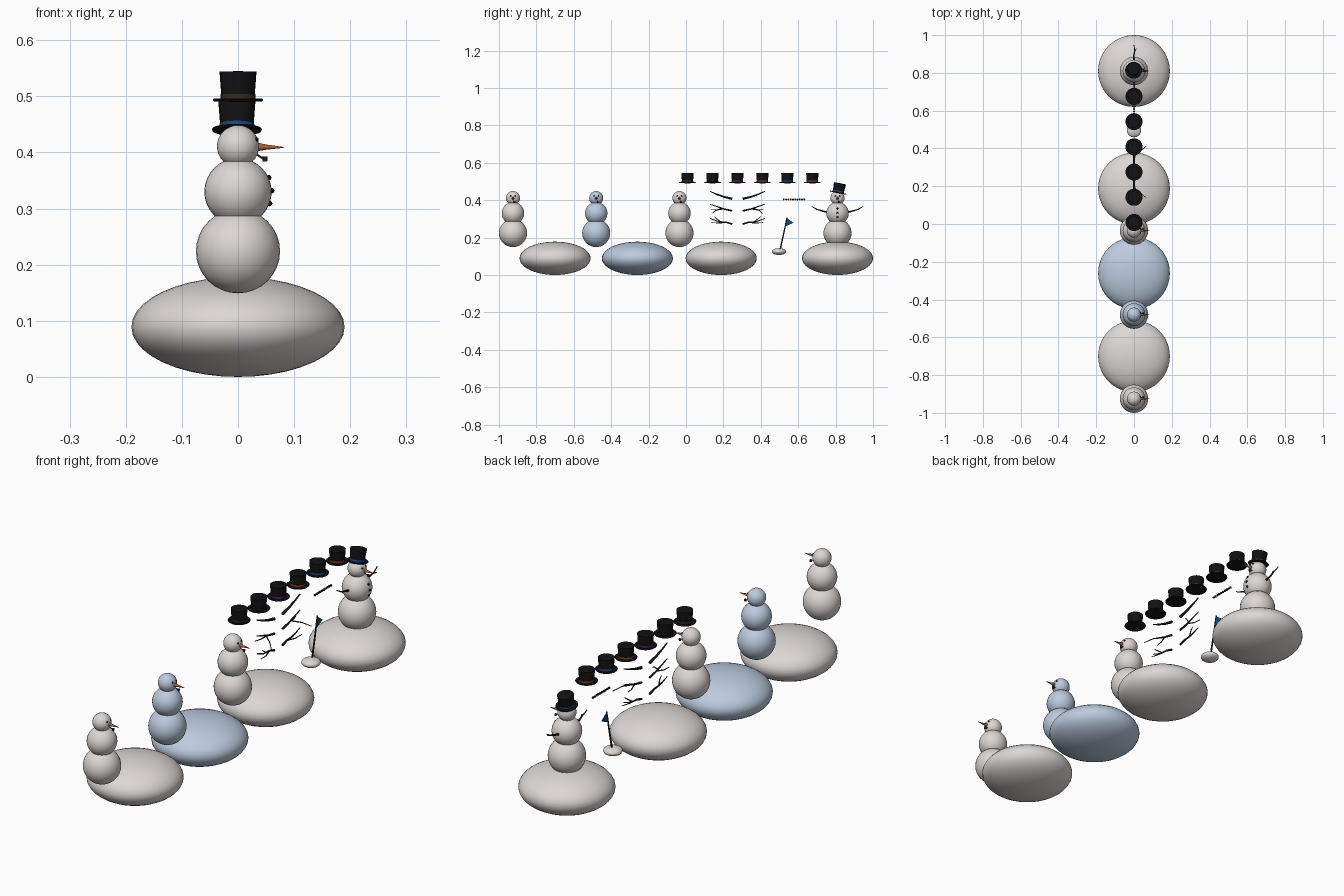
import bpy, bmesh, math
from mathutils import Vector, Matrix

if "Cube" in bpy.data.objects:
    bpy.data.objects.remove(bpy.data.objects["Cube"])


def mat(name, rgb):
    m = bpy.data.materials.new(name)
    m.diffuse_color = (*rgb, 1)
    m.use_nodes = True
    m.node_tree.nodes["Principled BSDF"].inputs["Base Color"].default_value = m.diffuse_color
    return m


SNOW = mat("snow white", (0.72, 0.68, 0.66))
ICE = mat("ice blue", (0.50, 0.60, 0.74))
COAL = mat("coal black", (0.006, 0.006, 0.007))
CARROT = mat("carrot orange", (0.42, 0.12, 0.04))
WOOD = mat("branch brown", (0.022, 0.015, 0.01))
BLUE = mat("deep blue", (0.01, 0.07, 0.22))
RUST = mat("rust band", (0.22, 0.06, 0.015))
PURPLE = mat("purple band", (0.10, 0.01, 0.16))
OLIVE = mat("dark band", (0.035, 0.025, 0.012))


def finish(name, bm, mats, smooth=True):
    me = bpy.data.meshes.new(name)
    bmesh.ops.recalc_face_normals(bm, faces=bm.faces[:])
    bm.to_mesh(me)
    bm.free()
    for m in mats:
        me.materials.append(m)
    ob = bpy.data.objects.new(name, me)
    bpy.context.collection.objects.link(ob)
    if smooth:
        bpy.ops.object.select_all(action='DESELECT')
        ob.select_set(True)
        bpy.context.view_layer.objects.active = ob
        bpy.ops.object.shade_smooth_by_angle(angle=math.radians(40))
    return ob


def ball(name, loc, radii, m, seg=32):
    bm = bmesh.new()
    bmesh.ops.create_uvsphere(bm, u_segments=seg, v_segments=seg // 2, radius=1)
    bmesh.ops.transform(bm, matrix=Matrix.Translation(loc) @ Matrix.Diagonal((*radii, 1)),
                        verts=bm.verts)
    return finish(name, bm, [m])


def tube(name, pts, r0, r1, m, sides=7):
    """Tapered stick through the given points."""
    bm = bmesh.new()
    pts = [Vector(p) for p in pts]
    rings = []
    for i, p in enumerate(pts):
        d = pts[min(i + 1, len(pts) - 1)] - pts[max(i - 1, 0)]
        q = d.to_track_quat('Z', 'Y')
        r = r0 + (r1 - r0) * i / (len(pts) - 1)
        rings.append([bm.verts.new(p + q @ Vector((r * math.cos(a), r * math.sin(a), 0)))
                      for a in (2 * math.pi * k / sides for k in range(sides))])
    for a, b in zip(rings, rings[1:]):
        for k in range(sides):
            n = (k + 1) % sides
            bm.faces.new((a[k], a[n], b[n], b[k]))
    bm.faces.new(rings[0])
    bm.faces.new(rings[-1])
    return finish(name, bm, [m])


def hat(name, loc, band, tilt=0.0):
    """Top hat turned from a profile; the band is the low ring of the crown."""
    prof = [(0, 0), (0.043, 0.001), (0.045, 0.004), (0.043, 0.006), (0.031, 0.005),
            (0.031, 0.014), (0.030, 0.014), (0.033, 0.054), (0, 0.055)]
    bm = bmesh.new()
    vs = [bm.verts.new((r, 0, z)) for r, z in prof]
    es = [bm.edges.new(p) for p in zip(vs, vs[1:])]
    bmesh.ops.spin(bm, geom=vs + es, cent=(0, 0, 0), axis=(0, 0, 1),
                   angle=2 * math.pi, steps=28)
    bmesh.ops.remove_doubles(bm, verts=bm.verts, dist=1e-5)
    for f in bm.faces:
        c = f.calc_center_median()
        f.material_index = int(0.007 < c.z < 0.0135)
    bmesh.ops.transform(bm, matrix=Matrix.Translation(loc) @ Matrix.Rotation(tilt, 4, 'X'),
                        verts=bm.verts)
    return finish(name, bm, [COAL, band])


def snowman(name, y, m):
    """Three stacked balls, with the face looking along +x."""
    for part, z, r in (("bottom", 0.224, 0.075), ("middle", 0.33, 0.06), ("head", 0.411, 0.0375)):
        ball(f"{name}_{part}", (0, y, z), (r, r, r), m)
    tube(name + "_nose", [(0.030, y, 0.41), (0.05, y, 0.4095), (0.081, y, 0.409)],
         0.0085, 0.0008, CARROT, 12)
    for s in (-1, 1):
        ball(name + "_eye", (0.033, y + s * 0.012, 0.423), (0.004,) * 3, COAL, 12)
    # pipe: stem and upright bowl
    tube(name + "_pipe_stem", [(0.030, y + 0.004, 0.399), (0.040, y + 0.006, 0.392),
                               (0.047, y + 0.008, 0.387)], 0.0016, 0.002, WOOD)
    tube(name + "_pipe_bowl", [(0.048, y + 0.008, 0.384), (0.048, y + 0.008, 0.393)],
         0.004, 0.005, WOOD, 10)


# snow mounds and snowmen
for i, (y, m) in enumerate(((-0.70, SNOW), (-0.26, ICE), (0.188, SNOW), (0.81, SNOW))):
    ball(f"mound_{i}", (0, y, 0.089), (0.19, 0.19, 0.089), m, 40)
for i, (y, m) in enumerate(((-0.925, SNOW), (-0.48, ICE), (-0.035, SNOW), (0.81, SNOW))):
    snowman(f"snowman_{i}", y, m)

# row of spare hats, and the tilted hat being worn
for i, band in enumerate((OLIVE, COAL, PURPLE, RUST, BLUE, RUST)):
    hat(f"hat_{i}", (0, 0.008 + i * 0.1335, 0.490), band)
hat("worn_hat", (-0.002, 0.813, 0.437), BLUE, math.radians(-11))

# buttons on the dressed snowman
for z in (0.355, 0.332, 0.309):
    x = math.sqrt(0.06 ** 2 - (z - 0.33) ** 2)
    ball("button", (x, 0.81, z), (0.005,) * 3, COAL, 12)

# worn arms
for s in (-1, 1):
    y = 0.81
    tube("arm", [(0, y + s * 0.045, 0.333), (0, y + s * 0.085, 0.343),
                 (0.004, y + s * 0.11, 0.351), (0, y + s * 0.137, 0.366)], 0.005, 0.002, WOOD)
    tube("arm_twig", [(0.002, y + s * 0.10, 0.348), (0.012, y + s * 0.118, 0.351)],
         0.003, 0.0015, WOOD)

# spare branches, mirrored: offsets (x, distance from the middle, z)
branches = (
    ([(0, 0.028, 0.407), (0, 0.07, 0.417), (0, 0.11, 0.431), (0, 0.147, 0.447)], 0.0065, 0.0025),
    ([(0, 0.028, 0.343), (0, 0.07, 0.352), (0, 0.11, 0.366), (0, 0.147, 0.378)], 0.005, 0.002),
    ([(0, 0.085, 0.356), (0.035, 0.11, 0.348), (0.062, 0.135, 0.330)], 0.003, 0.0015),
    ([(0, 0.075, 0.353), (-0.01, 0.11, 0.347), (-0.015, 0.14, 0.349)], 0.003, 0.0015),
    ([(0, 0.028, 0.272), (0, 0.06, 0.282), (0, 0.10, 0.285), (0, 0.147, 0.302)], 0.005, 0.002),
    ([(0, 0.06, 0.281), (0.01, 0.10, 0.277), (0.015, 0.14, 0.281)], 0.003, 0.0015),
    ([(0, 0.09, 0.285), (0.01, 0.11, 0.30), (0.012, 0.125, 0.312)], 0.003, 0.0015),
)
for pts, r0, r1 in branches:
    for s in (-1, 1):
        tube("branch", [(x, 0.275 + s * d, z) for x, d, z in pts], r0, r1, WOOD)

# row of loose coal pieces
for i in range(10):
    ball("coal_piece", (0, 0.523 + i * 0.0122, 0.404), (0.005,) * 3, COAL, 12)

# flag planted in a little heap of snow
ball("flag_heap", (0, 0.497, 0.125), (0.038, 0.038, 0.018), SNOW)
tube("flag_pole", [(0, 0.502, 0.13), (0, 0.522, 0.22), (0, 0.540, 0.308)], 0.004, 0.003, WOOD)
bm = bmesh.new()
tri = [bm.verts.new((-0.0015, y, z)) for y, z in ((0.529, 0.258), (0.574, 0.279), (0.539, 0.305))]
face = bm.faces.new(tri)
ext = bmesh.ops.extrude_face_region(bm, geom=[face])
bmesh.ops.translate(bm, vec=(0.003, 0, 0),
                    verts=[v for v in ext["geom"] if isinstance(v, bmesh.types.BMVert)])
finish("flag", bm, [BLUE], smooth=False)
